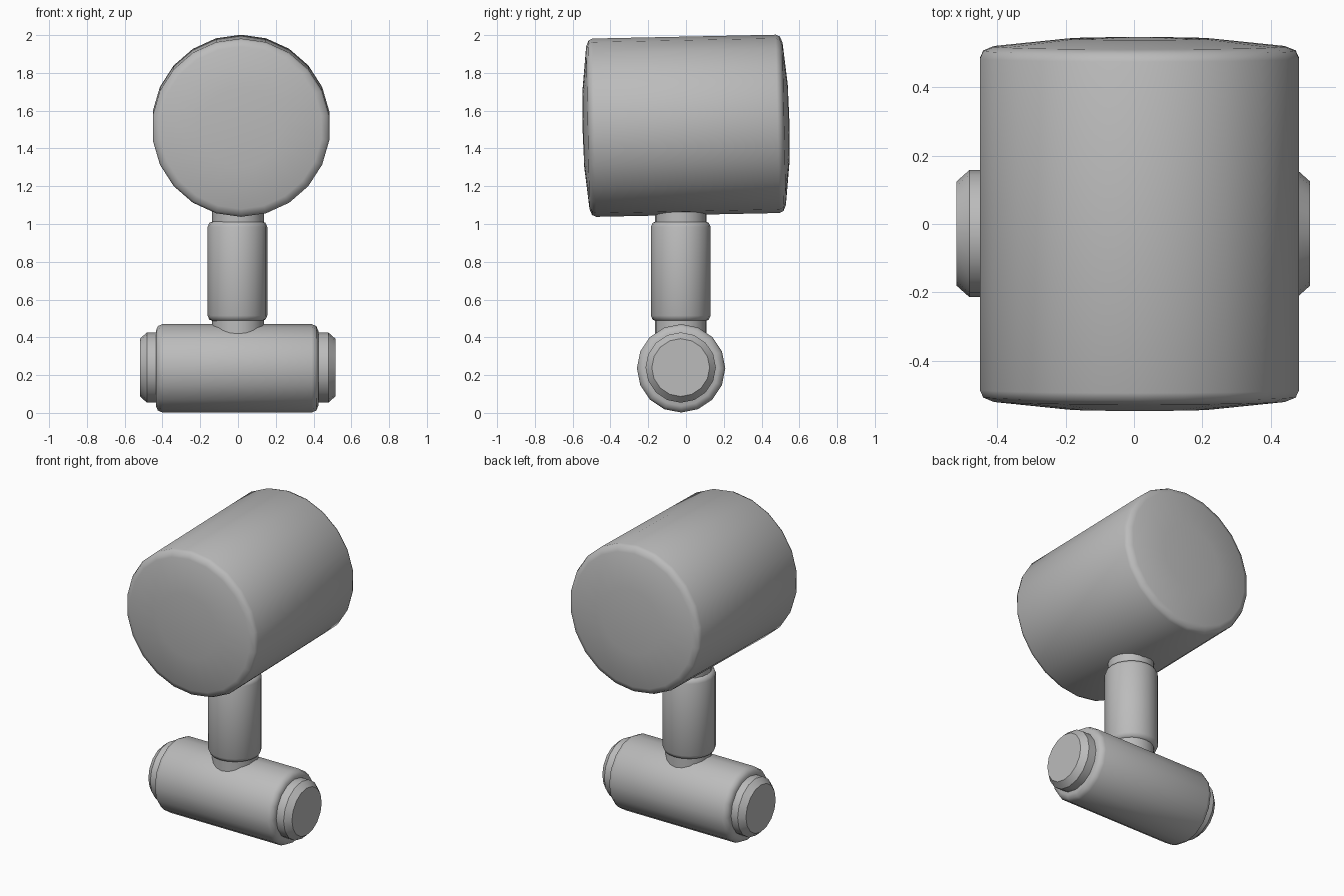
import bpy, bmesh, math
from mathutils import Matrix, Vector

cube = bpy.data.objects.get("Cube")
if cube:
    bpy.data.objects.remove(cube, do_unlink=True)

grey = bpy.data.materials.new("matte_grey")
grey.use_nodes = True
colour = (0.5, 0.5, 0.5, 1)
grey.diffuse_color = colour
grey.node_tree.nodes["Principled BSDF"].inputs["Base Color"].default_value = colour


def lathe(name, profile, sides, location, rotation=(0, 0, 0), start=0.0, angle=35):
    """Turn a (radius, height) profile, listed bottom to top, round local z."""
    bm = bmesh.new()
    rings = []
    for r, h in profile:
        if r == 0:
            rings.append([bm.verts.new((0, 0, h))] * sides)
            continue
        turns = [start + math.tau * i / sides for i in range(sides)]
        rings.append([bm.verts.new((r * math.cos(a), r * math.sin(a), h)) for a in turns])
    for low, high in zip(rings, rings[1:]):
        for i in range(sides):
            j = (i + 1) % sides
            corners = dict.fromkeys((low[i], low[j], high[j], high[i]))
            bm.faces.new(list(corners))
    # Close flat ends
    for ring, (r, h) in ((rings[0][::-1], profile[0]), (rings[-1], profile[-1])):
        if r > 0:
            bm.faces.new(ring)
    bmesh.ops.recalc_face_normals(bm, faces=bm.faces)
    mesh = bpy.data.meshes.new(name)
    bm.to_mesh(mesh)
    bm.free()
    mesh.materials.append(grey)
    obj = bpy.data.objects.new(name, mesh)
    bpy.context.collection.objects.link(obj)
    obj.location = location
    obj.rotation_euler = rotation
    bpy.ops.object.select_all(action="DESELECT")
    obj.select_set(True)
    bpy.context.view_layer.objects.active = obj
    bpy.ops.object.shade_smooth_by_angle(angle=math.radians(angle))
    return obj


def rounded(radius, half, bevel):
    """Half profile of a cylinder with a rounded rim, from middle to end."""
    return [(radius, half - bevel),
            (radius - 0.3 * bevel, half - 0.3 * bevel),
            (radius - bevel, half)]


def mirrored(top):
    return [(r, -h) for r, h in reversed(top)] + top


# Large head, tilted up slightly at the back, with shallow domed ends
head_end = [(0.472, 0.485), (0.462, 0.507), (0.43, 0.52), (0.21, 0.543), (0, 0.548)]
lathe("hammer_head", mirrored(head_end), 22, (0.016, 0, 1.52),
      (math.radians(91.2), 0, 0), math.pi / 2, 50)

# Neck: thin core with a thicker rounded sleeve
lathe("neck_core", [(0.137, 0.3), (0.137, 1.15)], 20, (0, -0.028, 0))
lathe("neck_sleeve", mirrored(rounded(0.158, 0.265, 0.03)), 20, (-0.003, -0.028, 0.75), angle=50)

# Cross barrel at the base
sideways = (0, math.pi / 2, 0)
lathe("base_barrel", mirrored(rounded(0.234, 0.43, 0.035)), 16,
      (-0.005, -0.026, 0.236), sideways, angle=50)

# Chamfered plugs at both ends of the barrel
for side, label in ((1, "left"), (-1, "right")):
    lathe(label + "_end_plug", [(0.186, 0.38), (0.186, 0.48), (0.153, 0.517)], 16,
          (-0.002, -0.028, 0.24), (0, side * math.pi / 2, 0))
